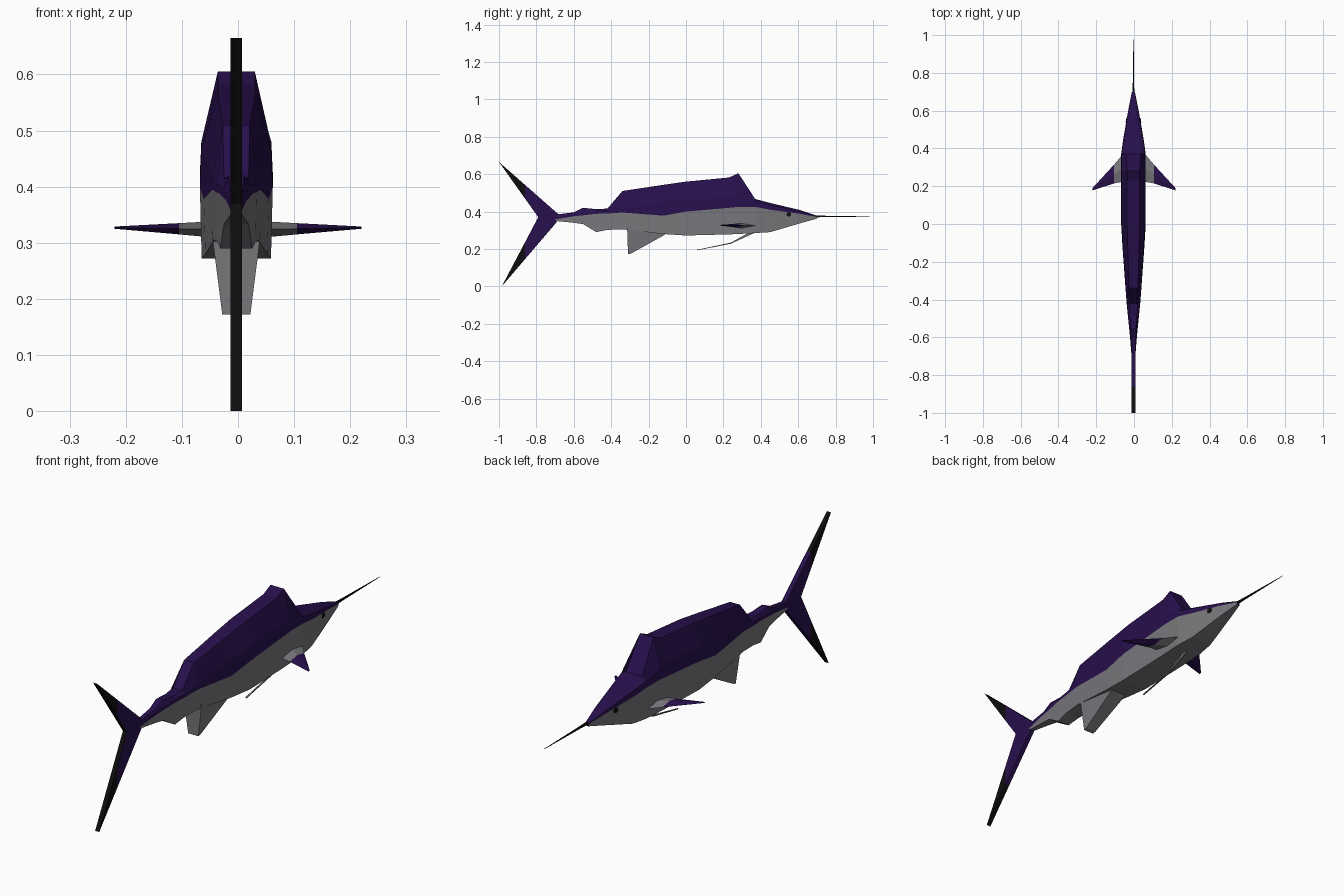
import bpy, bmesh, math
from mathutils import Vector

if "Cube" in bpy.data.objects:
    bpy.data.objects.remove(bpy.data.objects["Cube"])

CX = -0.003  # body sits slightly off the fin centre


def material(name, col):
    m = bpy.data.materials.new(name)
    m.diffuse_color = (*col, 1)
    m.use_nodes = True
    m.node_tree.nodes["Principled BSDF"].inputs["Base Color"].default_value = m.diffuse_color
    return m


PURPLE = material("deep purple", (0.021, 0.005, 0.074))
GREY = material("silver grey", (0.19, 0.19, 0.205))
BLACK = material("black", (0.004, 0.004, 0.004))
MATS = [PURPLE, GREY, BLACK]


def finish(name, bm, rule):
    """Recalculate normals, colour faces by rule(centre, normal), make object."""
    bmesh.ops.recalc_face_normals(bm, faces=bm.faces)
    for f in bm.faces:
        f.material_index = rule(f.calc_center_median(), f.normal)
    me = bpy.data.meshes.new(name)
    bm.to_mesh(me)
    bm.free()
    for m in MATS:
        me.materials.append(m)
    ob = bpy.data.objects.new(name, me)
    bpy.context.collection.objects.link(ob)
    return ob


def loft(bm, rings):
    rows = [[bm.verts.new(p) for p in r] for r in rings]
    n = len(rows[0])
    for a, b in zip(rows, rows[1:]):
        for i in range(n):
            j = (i + 1) % n
            bm.faces.new((a[i], a[j], b[j], b[i]))
    bm.faces.new(rows[0])
    bm.faces.new(rows[-1])


# Body with raised back fin: y, half width, belly z, colour line z, shoulder z, top half width, top z
sections = [
    (0.70, 0.008, 0.362, 0.371, 0.375, 0.005, 0.378),
    (0.61, 0.026, 0.337, 0.388, 0.400, 0.012, 0.408),
    (0.45, 0.054, 0.290, 0.410, 0.435, 0.035, 0.446),
    (0.37, 0.065, 0.285, 0.425, 0.455, 0.040, 0.467),
    (0.28, 0.065, 0.280, 0.425, 0.475, 0.033, 0.605),
    (0.23, 0.065, 0.278, 0.420, 0.480, 0.033, 0.582),
    (0.00, 0.065, 0.272, 0.400, 0.465, 0.033, 0.560),
    (-0.12, 0.058, 0.280, 0.378, 0.450, 0.030, 0.543),
    (-0.34, 0.042, 0.305, 0.395, 0.420, 0.024, 0.510),
    (-0.42, 0.036, 0.302, 0.390, 0.405, 0.022, 0.416),
    (-0.48, 0.030, 0.290, 0.388, 0.402, 0.018, 0.413),
    (-0.55, 0.023, 0.333, 0.380, 0.396, 0.014, 0.420),
    (-0.60, 0.018, 0.340, 0.375, 0.388, 0.012, 0.396),
    (-0.70, 0.010, 0.350, 0.358, 0.372, 0.008, 0.383),
]
rings, level = [], {}
for y, w, zb, zm, zs, wt, zt in sections:
    right = [(0.95 * w, zb), (w, zm), (w * 0.96, zs), (wt, zt)]
    rings.append([(CX + x, y, z) for x, z in right] +
                 [(CX - x, y, z) for x, z in reversed(right)])


def colour_line(y):
    for a, b in zip(sections, sections[1:]):
        if b[0] <= y <= a[0]:
            t = (a[0] - y) / (a[0] - b[0])
            return a[3] + t * (b[3] - a[3])
    return 0.37


bm = bmesh.new()
loft(bm, rings)
finish("body", bm, lambda c, n: 0 if c.z > colour_line(c.y) else 1)


def slab(name, outline, w_top, w_low, rule, cuts=()):
    """Side-view outline (y, z) thickened along x; half width may taper downward."""
    bm = bmesh.new()
    zs = [p[1] for p in outline]
    lo, hi = min(zs), max(zs)
    sides = []
    for s in (1, -1):
        sides.append([bm.verts.new((CX + s * (w_low + (w_top - w_low) * (z - lo) / (hi - lo)), y, z))
                      for y, z in outline])
    a, b = sides
    bm.faces.new(a)
    bm.faces.new(b[::-1])
    n = len(a)
    for i in range(n):
        j = (i + 1) % n
        bm.faces.new((a[i], b[i], b[j], a[j]))
    for y in cuts:
        bmesh.ops.bisect_plane(bm, geom=bm.verts[:] + bm.edges[:] + bm.faces[:],
                               plane_co=(0, y, 0), plane_no=(0, 1, 0))
    return finish(name, bm, rule)


# Forked tail in two blades, black outer ends and rear edge
def tail_rule(c, n):
    return 2 if c.y < -0.86 or n.y < -0.4 else 0


slab("tail_upper", [(-0.67, 0.375), (-1.0, 0.665), (-0.79, 0.37), (-0.69, 0.355)],
     0.01, 0.01, tail_rule, (-0.86,))
slab("tail_lower", [(-0.68, 0.375), (-0.79, 0.37), (-0.985, 0.0), (-0.69, 0.345)],
     0.01, 0.01, tail_rule, (-0.86,))

# Wedge fin under the belly
slab("belly_fin", [(-0.10, 0.285), (-0.12, 0.272), (-0.295, 0.175), (-0.31, 0.172), (-0.315, 0.32)],
     0.044, 0.025, lambda c, n: 1)

# Side fins: grey root, purple outer blade
for s, side in ((1, "right"), (-1, "left")):
    bm = bmesh.new()
    ring = lambda x, y0, y1, z, h: [(s * x, y1, z), (s * x, (y0 + y1) / 2, z + h),
                                    (s * x, y0, z), (s * x, (y0 + y1) / 2, z - h)]
    loft(bm, [ring(0.05, 0.225, 0.38, 0.324, 0.014),
              ring(0.105, 0.215, 0.315, 0.325, 0.010),
              ring(0.22, 0.178, 0.19, 0.327, 0.002)])
    finish("side_fin_" + side, bm, lambda c, n: 0 if abs(c.x) > 0.105 else 1)

# Thin trailing feeler below the chest
slab("chest_feeler", [(0.38, 0.292), (0.24, 0.228), (0.06, 0.193), (0.06, 0.196), (0.24, 0.234), (0.34, 0.29)],
     0.003, 0.003, lambda c, n: 1)

# Long pointed bill
bm = bmesh.new()
loft(bm, [[(CX * k + r * math.cos(a), y, 0.374 + r * math.sin(a))
           for a in (math.pi / 4 + i * math.pi / 2 for i in range(4))]
          for y, r, k in ((0.66, 0.008, 1), (0.75, 0.005, 1), (1.0, 0.001, 1))])
finish("bill", bm, lambda c, n: 2)

# Eyes: thin discs lying on the cheeks
for s, side in ((1, "right"), (-1, "left")):
    bm = bmesh.new()
    normal = Vector((s, 0.175, 0)).normalized()
    rot = normal.to_track_quat('Z', 'Y').to_matrix().to_4x4()
    rot.translation = (CX + s * 0.0365, 0.55, 0.385)
    bmesh.ops.create_cone(bm, cap_ends=True, segments=8, radius1=0.012, radius2=0.012,
                          depth=0.006, matrix=rot)
    finish("eye_" + side, bm, lambda c, n: 2)
